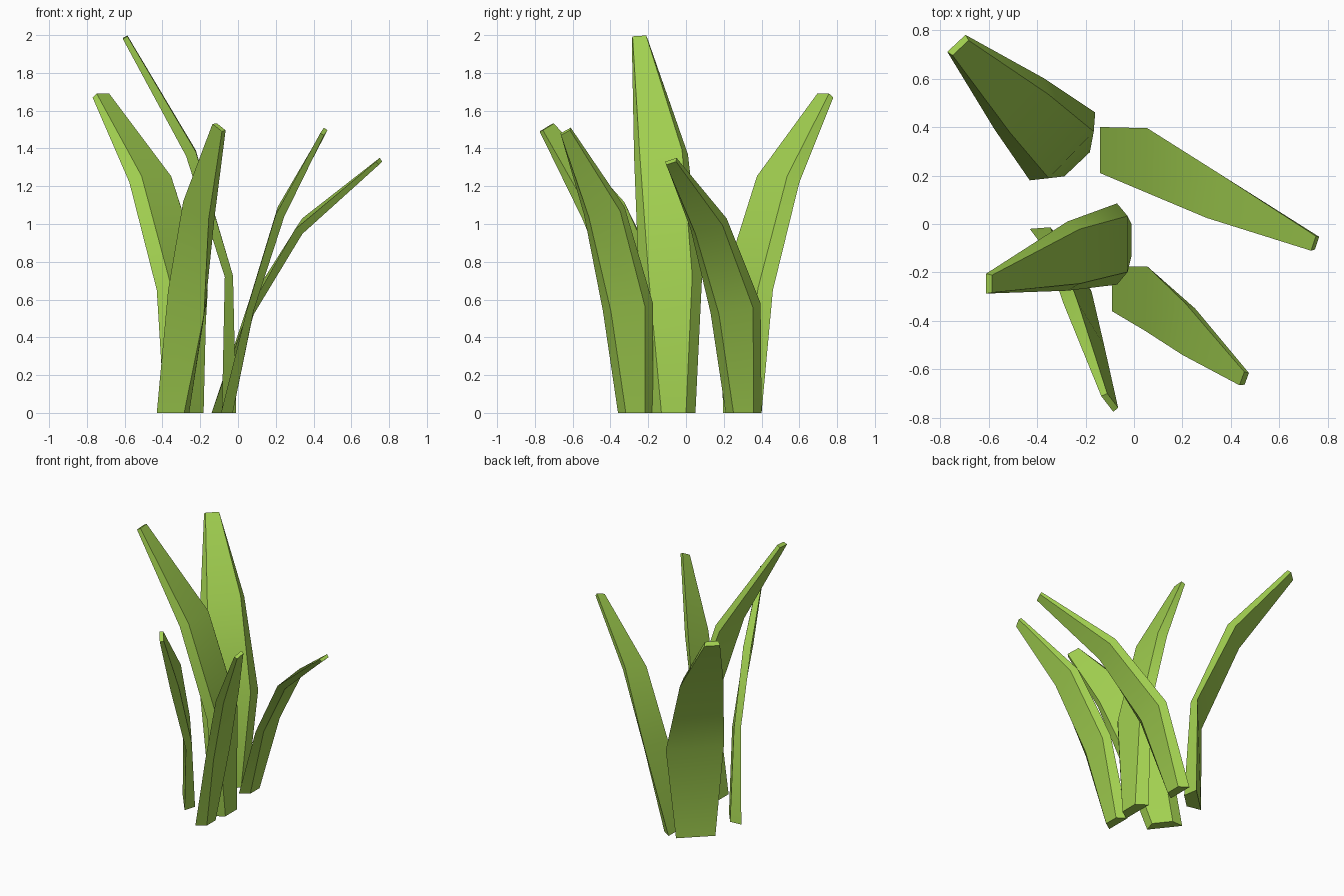
import bpy, bmesh, math
from mathutils import Vector

if "Cube" in bpy.data.objects:
    bpy.data.objects.remove(bpy.data.objects["Cube"])

green = bpy.data.materials.new("leaf_green")
green.diffuse_color = (0.36, 0.63, 0.08, 1)
green.use_nodes = True
green.node_tree.nodes["Principled BSDF"].inputs["Base Color"].default_value = green.diffuse_color

# Section profile at the four stations: how deep, and how far the narrow face is inset
DEPTH = (0.075, 0.044, 0.056, 0.028)
INSET = (0.050, 0.052, 0.030, 0.005)


def blade(name, size, edge_a, edge_b):
    """Loft a tapering trapezoid through the two edges of the wide face."""
    a = [Vector(p) for p in edge_a]
    b = [Vector(p) for p in edge_b]
    mid = [(p + q) / 2 for p, q in zip(a, b)]
    bm = bmesh.new()
    rings = []
    for i in range(4):
        # direction along the blade, upright at the foot
        if i == 0:
            along = Vector((0, 0, 1))
        elif i == 3:
            along = (mid[3] - mid[2]).normalized()
        else:
            along = ((mid[i + 1] - mid[i]).normalized()
                     + (mid[i] - mid[i - 1]).normalized()).normalized()
        across = (b[i] - a[i]).normalized()
        out = across.cross(along).normalized() * DEPTH[i] * size
        shift = across * INSET[i] * size
        ring = (a[i], b[i], b[i] - shift + out, a[i] + shift + out)
        rings.append([bm.verts.new(p) for p in ring])
    for lo, hi in zip(rings, rings[1:]):
        for k in range(4):
            n = (k + 1) % 4
            bm.faces.new((lo[k], lo[n], hi[n], hi[k]))
    bm.faces.new(rings[0])
    bm.faces.new(rings[-1])
    bmesh.ops.recalc_face_normals(bm, faces=bm.faces)
    me = bpy.data.meshes.new(name)
    bm.to_mesh(me)
    bm.free()
    me.materials.append(green)
    ob = bpy.data.objects.new(name, me)
    bpy.context.collection.objects.link(ob)
    bpy.ops.object.select_all(action='DESELECT')
    ob.select_set(True)
    bpy.context.view_layer.objects.active = ob
    bpy.ops.object.shade_smooth_by_angle(angle=math.radians(30))


# Tall blade in the middle, leaning left
blade("tall_blade", 1.0,
      [(-.085, -.18, 0), (-.07, -.25, .72), (-.275, -.275, 1.36), (-.61, -.287, 1.98)],
      [(-.085, .05, 0), (-.07, .085, .72), (-.275, .01, 1.37), (-.61, -.205, 1.985)])

# Broad blade at the back left
blade("back_blade", 1.17,
      [(-.39, .22, 0), (-.43, .18, .65), (-.575, .39, 1.22), (-.77, .71, 1.67)],
      [(-.2, .4, 0), (-.16, .46, .65), (-.37, .6, 1.22), (-.695, .78, 1.67)])

# Front blade, turned edge-on and leaning forward
blade("front_blade", 0.95,
      [(-.285, -.205, 0), (-.18, -.34, .52), (-.155, -.55, 1.03), (-.085, -.775, 1.49)],
      [(-.43, -.02, 0), (-.37, -.1, .65), (-.29, -.33, 1.12), (-.135, -.71, 1.53)])

# Two blades leaning right
blade("front_right_blade", 0.83,
      [(-.09, -.36, 0), (.045, -.44, .54), (.2, -.54, 1.05), (.435, -.665, 1.48)],
      [(-.09, -.175, 0), (.055, -.175, .58), (.21, -.325, 1.09), (.455, -.61, 1.51)])
blade("right_blade", 0.83,
      [(-.14, .21, 0), (.05, .13, .53), (.3, .025, .97), (.73, -.11, 1.33)],
      [(-.14, .4, 0), (.055, .395, .58), (.34, .215, 1.03), (.75, -.05, 1.35)])
